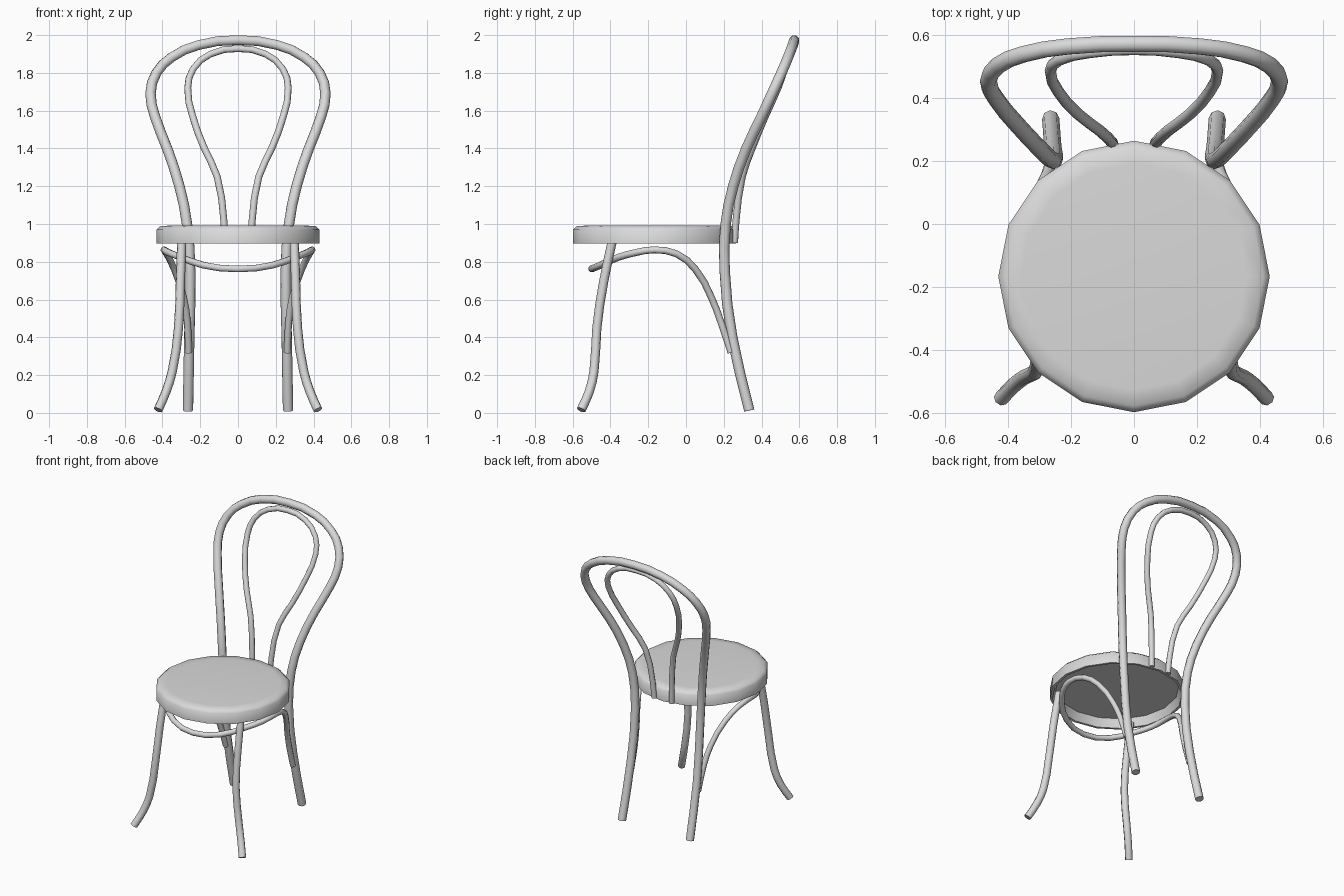
import bpy
import bmesh
import math
from mathutils import Vector

# Remove only the default cube
default_cube = bpy.data.objects.get("Cube")
if default_cube:
    bpy.data.objects.remove(default_cube, do_unlink=True)


def make_material(name, color):
    material = bpy.data.materials.new(name)
    material.use_nodes = True
    material.diffuse_color = color
    material.node_tree.nodes["Principled BSDF"].inputs["Base Color"].default_value = color
    return material


light_grey = make_material("light_grey", (0.7, 0.7, 0.7, 1))


def finish(obj, angle):
    """Assign the material and smooth the surface, keeping sharp edges."""
    obj.data.materials.clear()
    obj.data.materials.append(light_grey)
    bpy.ops.object.select_all(action="DESELECT")
    obj.select_set(True)
    bpy.context.view_layer.objects.active = obj
    bpy.ops.object.shade_smooth_by_angle(angle=math.radians(angle))


def mirrored(half):
    """Turn a half path, ending on the centre plane, into a full symmetric path."""
    return half + [(-x, y, z) for x, y, z in reversed(half[:-1])]


def bent_tube(name, points, radius):
    """Sweep a round rod along a smooth path through the points."""
    curve = bpy.data.curves.new(name + "_path", "CURVE")
    curve.dimensions = "3D"
    curve.resolution_u = 2
    curve.bevel_depth = radius
    curve.bevel_resolution = 2
    curve.use_fill_caps = True
    spline = curve.splines.new("BEZIER")
    spline.bezier_points.add(len(points) - 1)
    for knot, position in zip(spline.bezier_points, points):
        knot.co = Vector(position)
        knot.handle_left_type = knot.handle_right_type = "AUTO"
    obj = bpy.data.objects.new(name, curve)
    bpy.context.collection.objects.link(obj)
    bpy.ops.object.select_all(action="DESELECT")
    obj.select_set(True)
    bpy.context.view_layer.objects.active = obj
    bpy.ops.object.convert(target="MESH")
    finish(bpy.context.view_layer.objects.active, 60)


def round_seat(name, center_y, profile, sides):
    """Loft a closed round seat from (radius, height) rings, underside first."""
    bm = bmesh.new()
    rings = []
    for radius, height in profile:
        ring = []
        for i in range(sides):
            turn = math.tau * i / sides
            ring.append(bm.verts.new((radius * math.cos(turn),
                                      center_y + radius * math.sin(turn), height)))
        rings.append(ring)
    for lower, upper in zip(rings, rings[1:]):
        for i in range(sides):
            j = (i + 1) % sides
            bm.faces.new((lower[i], lower[j], upper[j], upper[i]))
    bm.faces.new(rings[0][::-1])
    bm.faces.new(rings[-1])
    mesh = bpy.data.meshes.new(name)
    bm.to_mesh(mesh)
    bm.free()
    obj = bpy.data.objects.new(name, mesh)
    bpy.context.collection.objects.link(obj)
    finish(obj, 60)


# Seat with a recessed underside and a softened top edge
round_seat("seat", -0.167, [
    (0.395, 0.955), (0.415, 0.896), (0.432, 0.896),
    (0.432, 0.97), (0.412, 0.988), (0.36, 0.992),
], 16)

# Rear legs and outer back hoop, bent from one rod
bent_tube("rear_legs_and_back_hoop", mirrored([
    (0.265, 0.335, 0.013), (0.258, 0.245, 0.4), (0.253, 0.205, 0.75),
    (0.27, 0.21, 1), (0.31, 0.25, 1.2), (0.375, 0.32, 1.4),
    (0.44, 0.4, 1.57), (0.463, 0.455, 1.69), (0.432, 0.505, 1.8),
    (0.352, 0.54, 1.882), (0.21, 0.565, 1.947), (0, 0.573, 1.973),
]), 0.0275)

# Inner back loop, fixed to the rear rim of the seat
bent_tube("inner_back_loop", mirrored([
    (0.068, 0.257, 0.9), (0.075, 0.265, 1.02), (0.11, 0.298, 1.25),
    (0.178, 0.35, 1.4), (0.24, 0.42, 1.57), (0.266, 0.487, 1.72),
    (0.238, 0.522, 1.82), (0.145, 0.545, 1.9), (0, 0.555, 1.928),
]), 0.0185)

# Brace running from the rear legs around beneath the seat
bent_tube("under_seat_brace", mirrored([
    (0.262, 0.238, 0.32), (0.268, 0.185, 0.48), (0.288, 0.135, 0.61),
    (0.337, 0.05, 0.76), (0.378, -0.05, 0.842), (0.392, -0.17, 0.863),
    (0.37, -0.26, 0.85), (0.3, -0.36, 0.823), (0.18, -0.455, 0.781),
    (0, -0.5, 0.762),
]), 0.0185)

# Splayed front legs
for side, label in ((1, "left"), (-1, "right")):
    bent_tube("front_leg_" + label, [(side * x, y, z) for x, y, z in (
        (0.298, -0.39, 0.91), (0.305, -0.435, 0.7), (0.315, -0.472, 0.45),
        (0.348, -0.487, 0.22), (0.382, -0.513, 0.11), (0.423, -0.555, 0.016),
    )], 0.0245)
